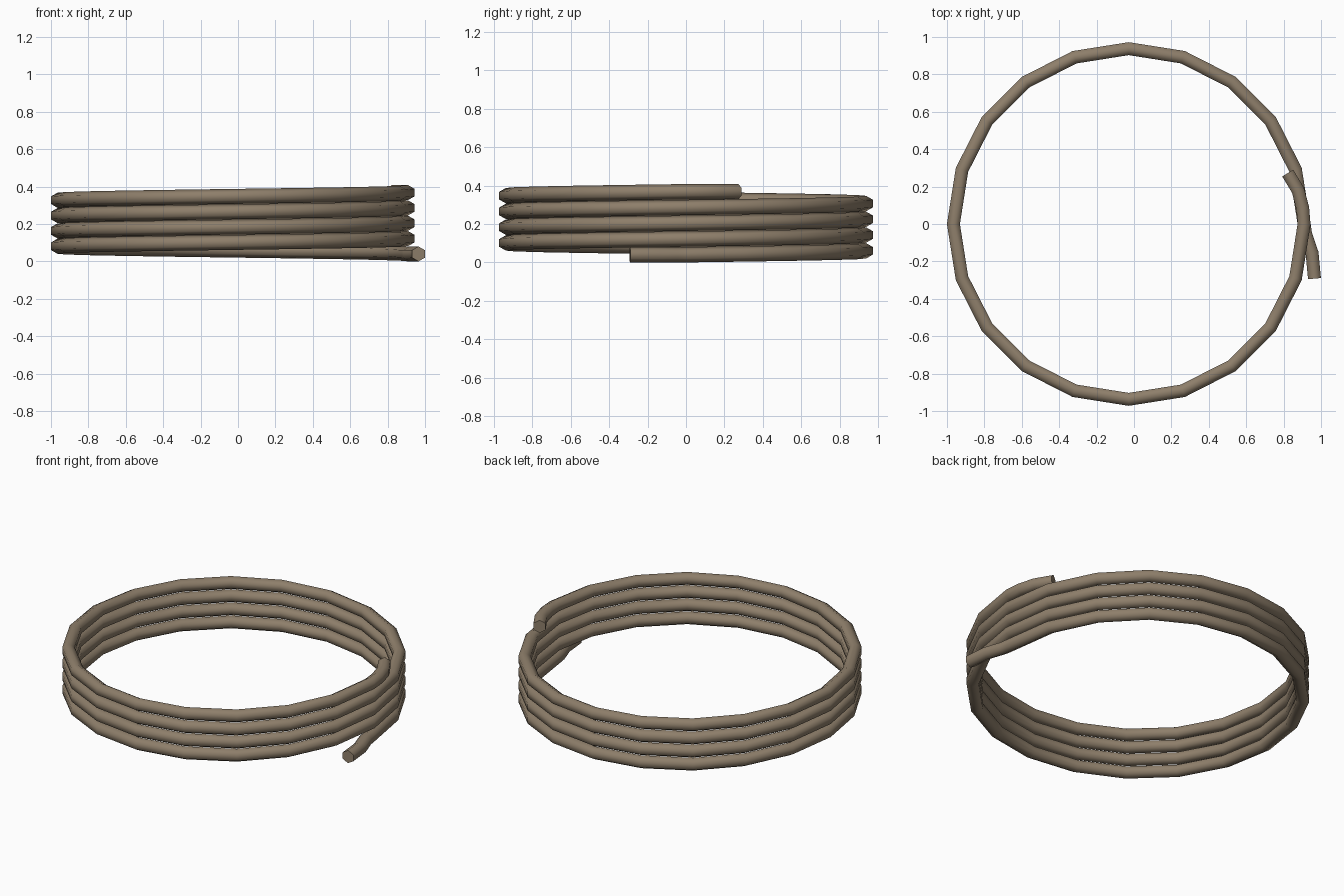
import bpy, bmesh, math
from mathutils import Vector

if "Cube" in bpy.data.objects:
    bpy.data.objects.remove(bpy.data.objects["Cube"])

CX, R, PITCH, TURNS, SIDES, TUBE = -0.028, 0.9375, 0.082, 4, 20, 0.04
Z0 = 0.04
Z1 = Z0 + PITCH * TURNS

# Path: outward tail at the bottom, four turns, inward tail at the top
path = [Vector((0.965, -0.292, Z0)), Vector((0.952, -0.155, Z0)), Vector((0.918, -0.055, Z0))]
for i in range(TURNS * SIDES + 1):
    a = 2 * math.pi * i / SIDES
    path.append(Vector((CX + R * math.cos(a), R * math.sin(a), Z0 + PITCH * i / SIDES)))
path += [Vector((0.902, 0.085, Z1)), Vector((0.877, 0.18, Z1)), Vector((0.822, 0.272, Z1))]

# Sweep a hexagon (points up and down) along the path
bm = bmesh.new()
rings = []
for i, p in enumerate(path):
    t = path[min(i + 1, len(path) - 1)] - path[max(i - 1, 0)]
    side = Vector((t.y, -t.x, 0)).normalized()
    ring = []
    for k in range(6):
        a = math.pi / 2 + k * math.pi / 3
        ring.append(bm.verts.new(p + side * (TUBE * math.cos(a)) + Vector((0, 0, TUBE * math.sin(a)))))
    rings.append(ring)
for a, b in zip(rings, rings[1:]):
    for k in range(6):
        n = (k + 1) % 6
        bm.faces.new((a[k], a[n], b[n], b[k]))
# Flat cut ends
bm.faces.new(rings[0])
bm.faces.new(rings[-1])
bmesh.ops.recalc_face_normals(bm, faces=bm.faces[:])
mesh = bpy.data.meshes.new("rope_coil")
bm.to_mesh(mesh)
bm.free()

rope = bpy.data.objects.new("rope_coil", mesh)
bpy.context.collection.objects.link(rope)
mat = bpy.data.materials.new("rope_tan")
mat.diffuse_color = (0.27, 0.21, 0.145, 1)
mat.use_nodes = True
mat.node_tree.nodes["Principled BSDF"].inputs["Base Color"].default_value = mat.diffuse_color
mesh.materials.append(mat)

# Smooth tube, sharp cut ends
bpy.context.view_layer.objects.active = rope
rope.select_set(True)
bpy.ops.object.shade_smooth_by_angle(angle=math.radians(70))
